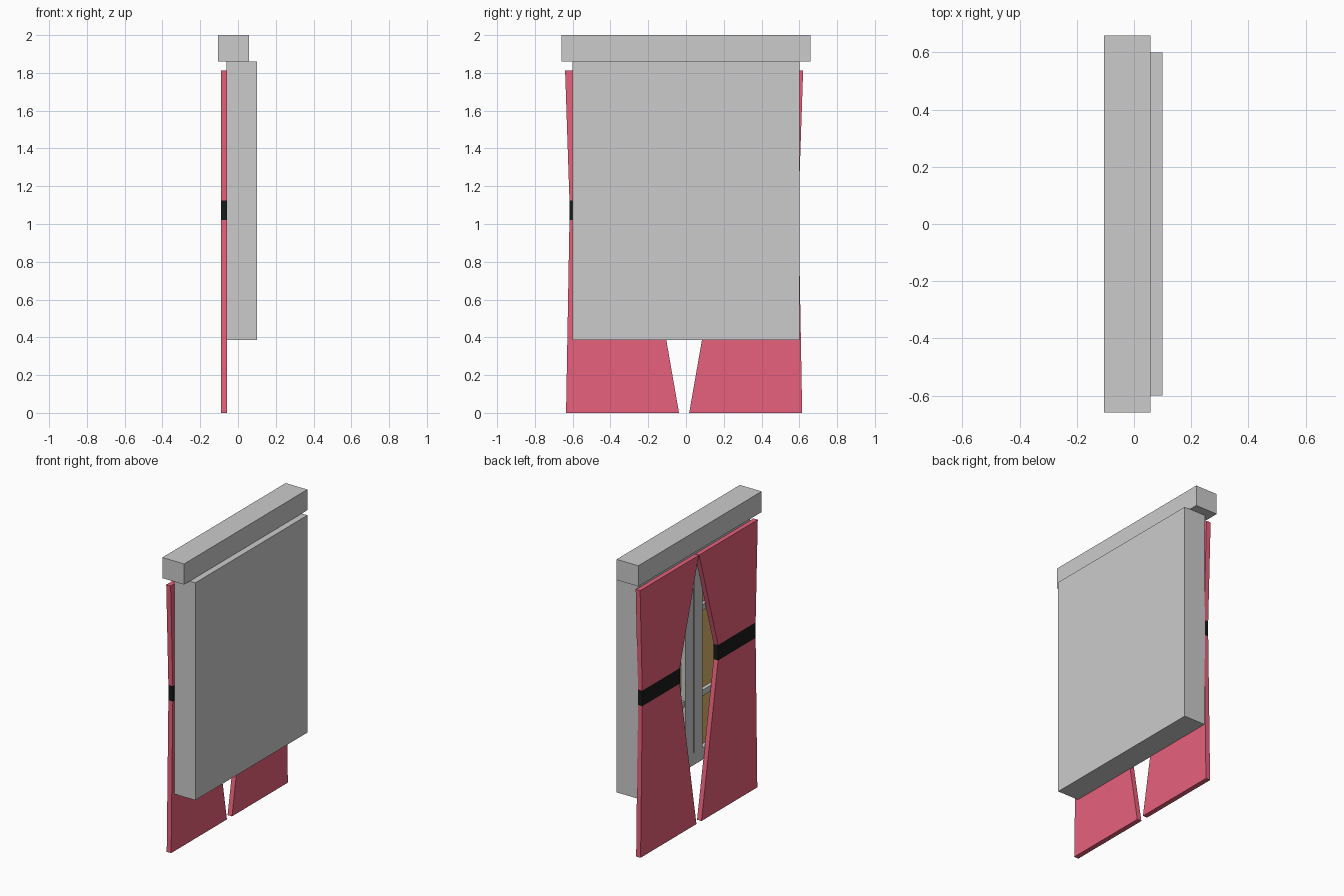
import bpy, bmesh

if "Cube" in bpy.data.objects:
    bpy.data.objects.remove(bpy.data.objects["Cube"])


def material(name, rgb):
    m = bpy.data.materials.new(name)
    m.diffuse_color = (*rgb, 1)
    m.use_nodes = True
    m.node_tree.nodes["Principled BSDF"].inputs["Base Color"].default_value = m.diffuse_color
    return m


red = material("curtain_red", (0.8, 0.12, 0.2))
black = material("tie_black", (0.01, 0.01, 0.01))
olive = material("pane_olive", (0.7, 0.45, 0.14))


def slab(name, outline, x0, x1, mat=None):
    """Extrude a (y, z) outline from x0 to x1."""
    bm = bmesh.new()
    face = bm.faces.new([bm.verts.new((x0, y, z)) for y, z in outline])
    ext = bmesh.ops.extrude_face_region(bm, geom=[face])
    verts = [v for v in ext["geom"] if isinstance(v, bmesh.types.BMVert)]
    bmesh.ops.translate(bm, vec=(x1 - x0, 0, 0), verts=verts)
    bmesh.ops.recalc_face_normals(bm, faces=bm.faces)
    mesh = bpy.data.meshes.new(name)
    bm.to_mesh(mesh)
    bm.free()
    ob = bpy.data.objects.new(name, mesh)
    bpy.context.collection.objects.link(ob)
    if mat:
        mesh.materials.append(mat)
    return ob


def box(name, x0, x1, y0, y1, z0, z1, mat=None):
    return slab(name, [(y0, z0), (y1, z0), (y1, z1), (y0, z1)], x0, x1, mat)


# Curtain box above the window
box("header", -0.105, 0.058, -0.66, 0.66, 1.86, 2.0)

# Window body: solid back with a raised outer frame
FRONT, PANE, BACK = -0.06, -0.025, 0.10
Y, Z0, Z1, RIM = 0.60, 0.387, 1.86, 0.08
box("window_back", PANE + 0.01, BACK, -Y, Y, Z0, Z1)
for s, side in ((-1, "left"), (1, "right")):
    a, b = sorted((s * Y, s * (Y - RIM)))
    box("frame_" + side, FRONT, PANE + 0.01, a, b, Z0, Z1)
    # Sash stiles meeting at the middle
    a, b = sorted((s * 0.005, s * 0.09))
    box("stile_" + side, FRONT, PANE + 0.01, a, b, Z0 + RIM, Z1 - RIM)
box("frame_bottom", FRONT, PANE + 0.01, -Y + RIM, Y - RIM, Z0, Z0 + RIM)
box("frame_top", FRONT, PANE + 0.01, -Y + RIM, Y - RIM, Z1 - RIM, Z1)

# Panes and glazing bars
bars = [0.83, 1.41]
edges = [Z0 + RIM] + bars + [Z1 - RIM]
for s, side in ((-1, "left"), (1, "right")):
    a, b = sorted((s * 0.09, s * (Y - RIM)))
    for z in bars:
        box("bar_" + side, FRONT + 0.01, PANE + 0.01, a, b, z - 0.02, z + 0.02)
    for lo, hi in zip(edges, edges[1:]):
        box("pane_" + side, PANE, PANE + 0.01, a, b, lo, hi, olive)

# Curtains gathered in the middle by ties, mirrored about y = -0.01
C, CX0, CX1 = -0.01, -0.09, -0.057
profile = [(0.0, 0.027, 0.625), (1.02, 0.205, 0.607),
           (1.125, 0.205, 0.607), (1.812, 0.002, 0.63)]   # z, inner, outer
parts = [("curtain_lower", red), ("curtain_tie", black), ("curtain_upper", red)]
for s, side in ((-1, "left"), (1, "right")):
    for (name, mat), (z0, i0, o0), (z1, i1, o1) in zip(parts, profile, profile[1:]):
        slab(name + "_" + side,
             [(C + s * i0, z0), (C + s * o0, z0), (C + s * o1, z1), (C + s * i1, z1)],
             CX0, CX1, mat)
